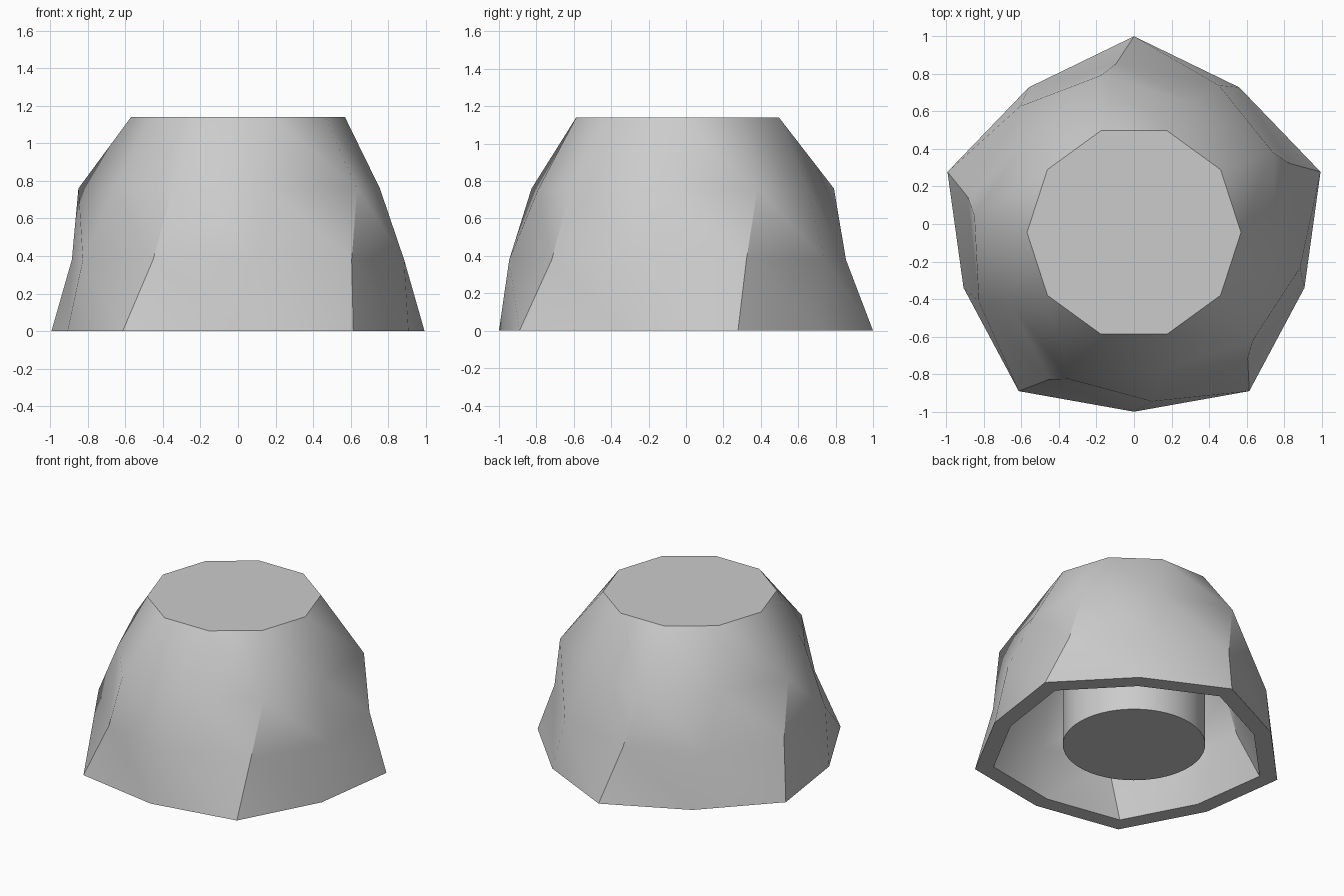
import bpy, bmesh, math

if "Cube" in bpy.data.objects:
    bpy.data.objects.remove(bpy.data.objects["Cube"])

CY = -0.045          # axis of the twisted body
N = 10               # sides; every second one is a ridge

gray = bpy.data.materials.new("light_gray")
gray.diffuse_color = (0.6, 0.6, 0.6, 1)
gray.use_nodes = True
gray.node_tree.nodes["Principled BSDF"].inputs["Base Color"].default_value = gray.diffuse_color

# height, ridge radius, valley radius; each level turns 6 degrees further
LEVELS = [(0.0, 1.045, 0.955), (0.38, 0.905, 0.905),
          (0.76, 0.855, 0.76), (1.14, 0.57, 0.57)]


def add_rings(bm, scale):
    rings = []
    for k, (z, ridge, valley) in enumerate(LEVELS):
        ring = []
        for i in range(N):
            a = math.radians(90 + 36 * i + 6 * k)
            r = (valley if i % 2 else ridge) * scale
            ring.append(bm.verts.new((r * math.cos(a), CY + r * math.sin(a), z * scale)))
        rings.append(ring)
    return rings


def add_skin(bm, rings, inward):
    """Triangulated twisted wall closed by a flat top."""
    def face(verts, smooth=True):
        f = bm.faces.new(verts[::-1] if inward else verts)
        f.smooth = smooth
    for lo, hi in zip(rings, rings[1:]):
        for i in range(N):
            j = (i + 1) % N
            face([lo[i], lo[j], hi[i]])
            face([lo[j], hi[j], hi[i]])
    face(rings[-1], False)
    # Crisp ridges on the lower two bands, crisp rims at both ends
    for k in range(2):
        for i in range(0, N, 2):
            bm.edges.get((rings[k][i], rings[k + 1][i])).smooth = False
    for ring in (rings[0], rings[-1]):
        for i in range(N):
            bm.edges.get((ring[i], ring[(i + 1) % N])).smooth = False


# Hollow twisted cap
bm = bmesh.new()
outer = add_rings(bm, 1.0)
inner = add_rings(bm, 0.88)
add_skin(bm, outer, False)
add_skin(bm, inner, True)
for i in range(N):   # bottom rim
    j = (i + 1) % N
    bm.faces.new([outer[0][j], outer[0][i], inner[0][i], inner[0][j]])
mesh = bpy.data.meshes.new("cap_shell")
bm.to_mesh(mesh)
bm.free()
mesh.materials.append(gray)
bpy.context.collection.objects.link(bpy.data.objects.new("cap_shell", mesh))

# Round core hanging from the ceiling of the cap
z0, z1 = 0.02, 1.02
bpy.ops.mesh.primitive_cylinder_add(vertices=64, radius=0.467, depth=z1 - z0,
                                    location=(0, 0, (z0 + z1) / 2))
core = bpy.context.object
core.name = "center_core"
core.data.materials.append(gray)
bpy.ops.object.shade_smooth_by_angle(angle=math.radians(30))
